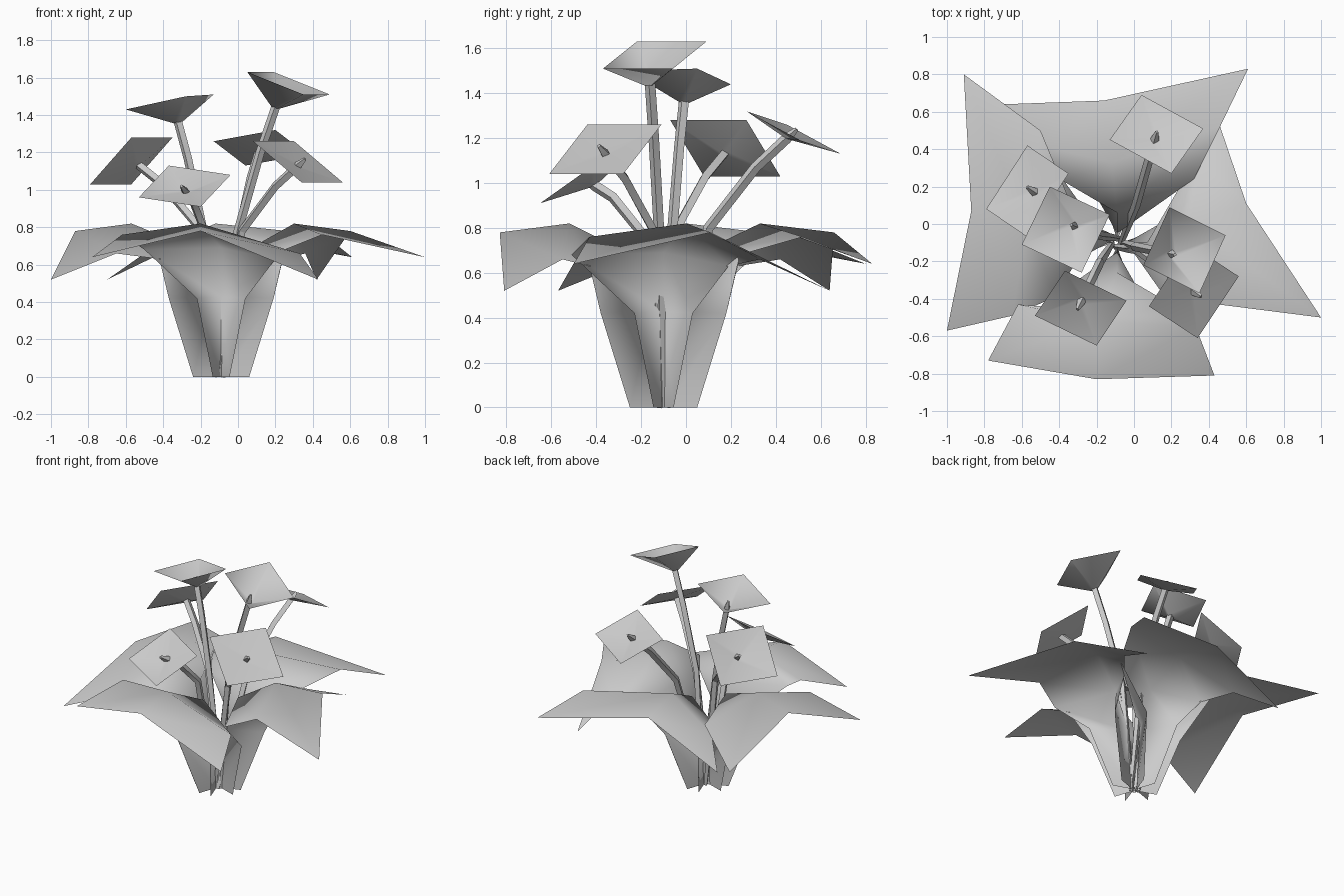
import bpy, bmesh, math
from mathutils import Vector, Matrix

default_cube = bpy.data.objects.get("Cube")
if default_cube:
    bpy.data.objects.remove(default_cube, do_unlink=True)

grey = bpy.data.materials.new("soft_grey")
grey.use_nodes = True
colour = (0.6, 0.6, 0.6, 1)
grey.diffuse_color = colour
grey.node_tree.nodes["Principled BSDF"].inputs["Base Color"].default_value = colour

ROOT = Vector((-0.09, -0.1, 0))


def make_object(name, bm, smooth_angle):
    """Turn a bmesh into a shaded object."""
    mesh = bpy.data.meshes.new(name)
    bm.to_mesh(mesh)
    bm.free()
    mesh.materials.append(grey)
    obj = bpy.data.objects.new(name, mesh)
    bpy.context.collection.objects.link(obj)
    bpy.ops.object.select_all(action="DESELECT")
    obj.select_set(True)
    bpy.context.view_layer.objects.active = obj
    bpy.ops.object.shade_smooth_by_angle(angle=math.radians(smooth_angle))
    return obj


def bridge(bm, rows, closed=False):
    """Join neighbouring rows of vertices with quads."""
    for low, high in zip(rows, rows[1:]):
        count = len(low)
        for i in range(count if closed else count - 1):
            j = (i + 1) % count
            bm.faces.new((low[i], low[j], high[j], high[i]))


# Leaves: sheets folded towards the stems, which rise, arch over and droop.
# Lower rows as drooping edge, fold and raised edge of a front-facing leaf
STALK = [[(0.045, -0.15, 0), (0, -0.02, 0), (-0.045, -0.15, 0)],
         [(0.13, -0.28, 0.42), (0, -0.05, 0.43), (-0.13, -0.28, 0.42)],
         [(0.29, -0.33, 0.63), (0, -0.16, 0.69), (-0.41, -0.34, 0.68)]]
# Heights of the drooping side, the fold and the raised side
RIDGE_HEIGHTS = (0.66, 0.82, 0.76)
TIP_HEIGHTS = (0.52, 0.78, 0.64)


def make_leaf(name, turn, ridge, tip):
    bm = bmesh.new()
    spin = Matrix.Rotation(math.radians(turn), 3, "Z")
    rows = [[bm.verts.new(ROOT + spin @ Vector(p)) for p in row] for row in STALK]
    for plan, heights in ((ridge, RIDGE_HEIGHTS), (tip, TIP_HEIGHTS)):
        rows.append([bm.verts.new((x, y, z)) for (x, y), z in zip(plan, heights)])
    bridge(bm, rows)
    make_object(name, bm, 100)


make_leaf("front_leaf", 0,
          [(0.33, -0.55), (-0.2, -0.52), (-0.62, -0.43)],
          [(0.43, -0.81), (-0.2, -0.83), (-0.78, -0.73)])
make_leaf("right_leaf", -90,
          [(-0.65, -0.49), (-0.57, 0), (-0.5, 0.5)],
          [(-1, -0.57), (-0.87, 0.07), (-0.91, 0.8)])
make_leaf("back_leaf", 180,
          [(-0.5, 0.42), (-0.12, 0.33), (0.46, 0.52)],
          [(-0.7, 0.64), (-0.16, 0.66), (0.61, 0.83)])
make_leaf("left_leaf", 90,
          [(0.36, 0.33), (0.3, 0), (0.45, -0.43)],
          [(0.42, 0.64), (0.6, 0.11), (1, -0.5)])


# Flowers: tilted square funnels
def make_flower(name, corners, throat):
    bm = bmesh.new()
    a, b, c = (Vector(p) for p in corners)
    throat = Vector(throat)
    outline = [a, b, c, a + c - b]
    middle = (a + c) / 2
    rim = [bm.verts.new(p) for p in outline]
    neck = [bm.verts.new(throat + (p - middle) * 0.1) for p in outline]
    bridge(bm, [rim, neck], closed=True)
    bm.faces.new(neck)
    bmesh.ops.recalc_face_normals(bm, faces=bm.faces[:])
    if sum(f.normal.z * f.calc_area() for f in bm.faces) < 0:
        bmesh.ops.reverse_faces(bm, faces=bm.faces[:])
    make_object(name, bm, 80)


# Stems: thin square rods that follow a bent path and poke out of the flower
def make_stem(name, index, bend, throat):
    bm = bmesh.new()
    angle = index * math.tau / 6
    foot = ROOT + Vector((math.cos(angle), math.sin(angle), 0)) * 0.025
    bend, throat = Vector(bend), Vector(throat)
    upper = bend.lerp(throat, 0.6) + Vector((0, 0, 0.03))
    top = throat + (throat - upper).normalized() * 0.06
    path = [foot, foot.lerp(bend, 0.6), bend, upper, throat, top]
    radii = [0.015, 0.022, 0.024, 0.024, 0.024, 0.01]
    rings = []
    for i, (point, radius) in enumerate(zip(path, radii)):
        along = path[min(i + 1, len(path) - 1)] - path[max(i - 1, 0)]
        frame = along.to_track_quat("Z", "Y")
        ring = []
        for k in range(4):
            t = k * math.tau / 4
            ring.append(bm.verts.new(point + frame @ Vector((math.cos(t), math.sin(t), 0)) * radius))
        rings.append(ring)
    bridge(bm, rings, closed=True)
    bm.faces.new(rings[-1])
    make_object(name, bm, 30)


# Each entry: three corners, throat, stem bend
FLOWERS = {
    "tall_left": ([(0.19, 0.09, 1.63), (0.49, -0.06, 1.51), (0.35, -0.37, 1.51)],
                  (0.2, -0.16, 1.44), (0, -0.12, 0.78)),
    "tall_right": ([(-0.45, 0.2, 1.44), (-0.13, 0.05, 1.51), (-0.28, -0.26, 1.5)],
                   (-0.32, -0.01, 1.36), (-0.19, -0.06, 0.8)),
    "low_right": ([(-0.57, 0.42, 1.03), (-0.35, 0.27, 1.28), (-0.57, -0.07, 1.28)],
                  (-0.53, 0.17, 1.13), (-0.21, -0.04, 0.8)),
    "low_front": ([(-0.37, -0.25, 1.13), (-0.04, -0.41, 1.08), (-0.2, -0.65, 0.91)],
                  (-0.28, -0.41, 0.99), (-0.18, -0.2, 0.78)),
    "low_left": ([(0.3, -0.11, 1.26), (0.56, -0.28, 1.04), (0.34, -0.61, 1.04)],
                 (0.32, -0.36, 1.13), (0.02, -0.14, 0.78)),
    "low_back": ([(0.04, 0.69, 1.13), (0.37, 0.51, 1.19), (0.2, 0.27, 1.32)],
                 (0.11, 0.45, 1.2), (0.01, 0.1, 0.8)),
}
for number, (place, (corners, throat, bend)) in enumerate(FLOWERS.items()):
    make_flower(place + "_flower", corners, throat)
    make_stem(place + "_stem", number, bend, throat)
